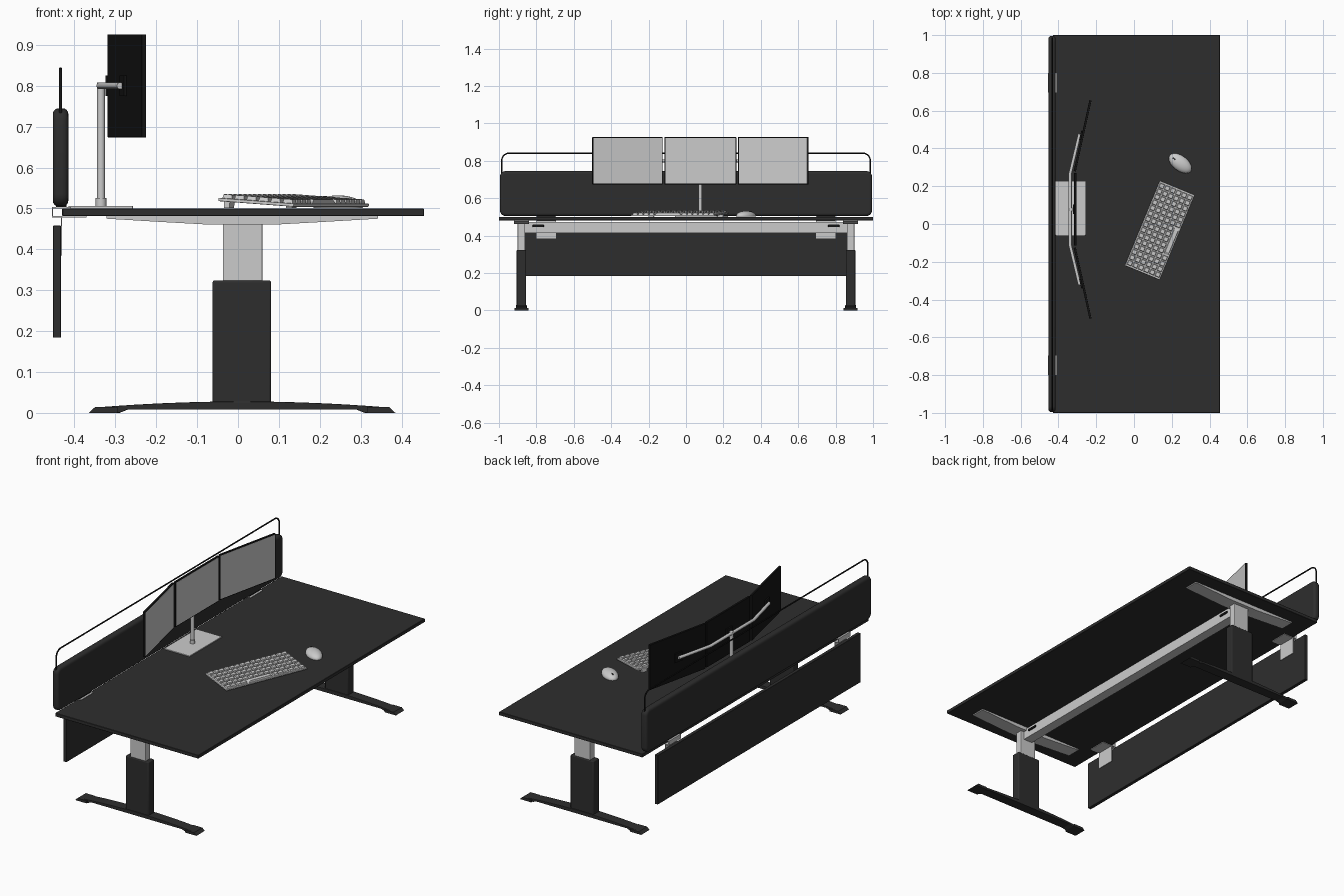
import bpy, bmesh
from math import radians, sin, cos, pi
from mathutils import Matrix, Vector

if "Cube" in bpy.data.objects:
    bpy.data.objects.remove(bpy.data.objects["Cube"])


def mat(name, v):
    m = bpy.data.materials.new(name)
    m.diffuse_color = (v, v, v, 1)
    m.use_nodes = True
    m.node_tree.nodes["Principled BSDF"].inputs["Base Color"].default_value = m.diffuse_color
    return m


DARK, BLACK = mat("dark", 0.027), mat("black", 0.007)


def finish(name, bm, material=None, bevel=0, segs=2, smooth=False):
    bmesh.ops.recalc_face_normals(bm, faces=bm.faces)
    me = bpy.data.meshes.new(name)
    bm.to_mesh(me)
    bm.free()
    ob = bpy.data.objects.new(name, me)
    bpy.context.collection.objects.link(ob)
    if material:
        me.materials.append(material)
    if bevel:
        b = ob.modifiers.new("bevel", 'BEVEL')
        b.width, b.segments, b.limit_method, b.angle_limit = bevel, segs, 'ANGLE', radians(40)
    if smooth:
        bpy.ops.object.select_all(action='DESELECT')
        ob.select_set(True)
        bpy.context.view_layer.objects.active = ob
        bpy.ops.object.shade_smooth_by_angle(angle=radians(35))
    return ob


def add_box(bm, x0, x1, y0, y1, z0, z1, m=Matrix()):
    c = Vector((x0 + x1, y0 + y1, z0 + z1)) / 2
    s = Matrix.Diagonal((x1 - x0, y1 - y0, z1 - z0, 1))
    return bmesh.ops.create_cube(bm, size=1, matrix=m @ Matrix.Translation(c) @ s)['verts']


def box(name, dims, material=None, bevel=0, segs=2, m=Matrix(), smooth=False):
    bm = bmesh.new()
    add_box(bm, *dims, m)
    return finish(name, bm, material, bevel, segs, smooth)


def extrude_xz(name, pts, y, w, material=None, bevel=0):
    """Extrude an x-z outline along y, centred on y."""
    bm = bmesh.new()
    f = bm.faces.new([bm.verts.new((x, y - w / 2, z)) for x, z in pts])
    r = bmesh.ops.extrude_face_region(bm, geom=[f])
    bmesh.ops.translate(bm, vec=(0, w, 0), verts=[v for v in r['geom'] if isinstance(v, bmesh.types.BMVert)])
    return finish(name, bm, material, bevel)


def tube(name, pts, r, material=None):
    cu = bpy.data.curves.new(name, 'CURVE')
    cu.dimensions, cu.bevel_depth, cu.bevel_resolution, cu.use_fill_caps = '3D', r, 3, True
    sp = cu.splines.new('POLY')
    sp.points.add(len(pts) - 1)
    for p, q in zip(sp.points, pts):
        p.co = (*q, 1)
    ob = bpy.data.objects.new(name, cu)
    bpy.context.collection.objects.link(ob)
    if material:
        cu.materials.append(material)
    return ob


def cylinder(name, x, y, z0, z1, r, material=None):
    bm = bmesh.new()
    bmesh.ops.create_cone(bm, cap_ends=True, segments=24, radius1=r, radius2=r, depth=z1 - z0,
                          matrix=Matrix.Translation((x, y, (z0 + z1) / 2)))
    return finish(name, bm, material, smooth=True)


# desktop and cross beam
box("desktop", (-0.43, 0.455, -1, 1, 0.481, 0.5), DARK, 0.0015, 1)
box("cross_beam", (-0.015, 0.04, -0.87, 0.87, 0.415, 0.473))

# legs: arched foot, end pads, telescopic column, top bracket
N = 16
arch = [(0.01 + 0.36 * cos(pi * i / N), 0.013 + 0.015 * (1 - cos(pi * i / N) ** 2)) for i in range(N + 1)]
foot = [(0.385, 0)] + arch + [(-0.365, 0), (-0.29, 0), (-0.27, 0.008), (0.29, 0.008), (0.31, 0)]
for side in (-1, 1):
    y = 0.88 * side
    extrude_xz("foot", foot, y, 0.058, DARK, 0.002)
    for px in (-0.365, 0.315):
        a, b = (0.015, 0) if px < 0 else (0, 0.015)
        extrude_xz("foot_pad", [(px, 0), (px + 0.07, 0), (px + 0.07 - b, 0.014), (px + a, 0.014)], y, 0.074, DARK)
    box("lower_column", (-0.062, 0.081, y - 0.025, y + 0.025, 0.02, 0.324), DARK, 0.005, 3, smooth=True)
    box("upper_column", (-0.037, 0.06, y - 0.02, y + 0.02, 0.32, 0.478), None, 0.003)
    extrude_xz("top_bracket", [(-0.322, 0.481), (-0.322, 0.475), (-0.17, 0.466), (-0.08, 0.461), (0.1, 0.461),
                               (0.19, 0.466), (0.343, 0.475), (0.343, 0.481)], y, 0.08)

# rear clamps holding screen and modesty panel
for side in (-1, 1):
    y = 0.748 * side
    clamp = bmesh.new()
    for d in ((-0.455, -0.409, 0.5, 0.503), (-0.455, -0.452, 0.479, 0.5),
              (-0.455, -0.37, 0.478, 0.481), (-0.433, -0.43, 0.385, 0.481)):
        add_box(clamp, d[0], d[1], y - 0.052, y + 0.052, d[2], d[3])
    finish("rear_clamp", clamp)
    box("screen_support", (-0.445, -0.42, y - 0.05, y + 0.05, 0.502, 0.512), BLACK)
    box("beam_knob", (0.04, 0.046, 0.79 * side - 0.03, 0.79 * side + 0.03, 0.445, 0.459), BLACK, 0.003)
box("modesty_panel", (-0.452, -0.433, -0.895, 0.895, 0.184, 0.458), DARK, 0.001, 1)

# padded privacy screen
bm = bmesh.new()
add_box(bm, -0.453, -0.415, -0.995, 0.995, 0.505, 0.745)
edges = [e for e in bm.edges if abs(e.verts[0].co.x - e.verts[1].co.x) > 0.01]
bmesh.ops.bevel(bm, geom=edges, offset=0.03, segments=5, profile=0.5, affect='EDGES')
finish("privacy_screen", bm, DARK, 0.014, 4, smooth=True)

# wire rail with rounded corners
R, X = 0.04, -0.434
arc = [(0.945 + R * cos(pi / 2 * i / 6), 0.801 + R * sin(pi / 2 * i / 6)) for i in range(7)]
half = [(X, 0.985, 0.70)] + [(X, y, z) for y, z in arc]
tube("wire_rail", half + [(x, -y, z) for x, y, z in reversed(half)], 0.004, BLACK)

# monitor stand
CY = 0.077
box("stand_base", (-0.415, -0.257, -0.06, 0.225, 0.5, 0.506), None, 0.0015)
cylinder("stand_collar", -0.335, CY, 0.505, 0.525, 0.013)
cylinder("stand_pole", -0.335, CY, 0.505, 0.808, 0.0095)
tube("monitor_arm", [(-0.288, CY - 0.4, 0.8), (-0.338, CY - 0.19, 0.8),
                     (-0.338, CY + 0.19, 0.8), (-0.288, CY + 0.4, 0.8)], 0.0085)

# three monitors, outer ones turned inwards
for name, x, dy, ang in (("left", -0.272, -0.39, 12.5), ("centre", -0.311, 0, 0), ("right", -0.272, 0.39, -12.5)):
    m = Matrix.Translation((x, CY + dy, 0.8)) @ Matrix.Rotation(radians(ang), 4, 'Z')
    box(name + "_monitor", (-0.006, 0.006, -0.192, 0.192, -0.126, 0.126), BLACK, 0.001, 1, m)
    box(name + "_display", (0.005, 0.0068, -0.187, 0.187, -0.121, 0.121), None, m=m)
    box(name + "_mount", (-0.013, -0.005, -0.025, 0.025, -0.025, 0.025), BLACK, m=m)

# keyboard: tilted tray with tapered keys
kb = Matrix.Translation((0.136, -0.033, 0.515)) @ Matrix.Rotation(radians(-22.4), 4, 'Z') @ \
    Matrix.Rotation(radians(4), 4, 'Y')
box("keyboard_tray", (-0.1, 0.1, -0.243, 0.243, -0.004, 0.004), None, 0.002, 2, kb)
keys = bmesh.new()


def key(x, y, w):
    d = 0.027
    m = kb @ Matrix.Translation((x, y, 0.008)) @ Matrix.Rotation(pi / 4, 4, 'Z')
    vs = bmesh.ops.create_cone(keys, cap_ends=True, segments=4, radius1=0.7071, radius2=0.56, depth=1)['verts']
    shape = kb @ Matrix.Translation((x, y, 0.008)) @ Matrix.Diagonal((d, w, 0.011, 1)) @ Matrix.Rotation(pi / 4, 4, 'Z')
    bmesh.ops.transform(keys, matrix=shape, verts=vs)


PITCH = 0.0315
for row in range(6):
    x = -0.08 + row * 0.032
    for col in range(15):
        if row == 5 and 4 <= col <= 8:
            if col == 6:
                key(x, (col - 7) * PITCH, PITCH * 5 - 0.005)
            continue
        key(x, (col - 7) * PITCH, PITCH - 0.005)
finish("keyboard_keys", keys)
for s in (-1, 1):
    box("keyboard_foot", (-0.095, -0.08, s * 0.2 - 0.015, s * 0.2 + 0.015, -0.02, -0.003), None, m=kb)

# mouse: flattened dome with a wheel
mm = Matrix.Translation((0.245, 0.321, 0.501)) @ Matrix.Rotation(radians(-37), 4, 'Z')
bm = bmesh.new()
bmesh.ops.create_uvsphere(bm, u_segments=28, v_segments=16, radius=1)
for v in bm.verts:
    v.co.z = max(v.co.z, -0.15) + 0.15
bmesh.ops.transform(bm, matrix=mm @ Matrix.Diagonal((0.07, 0.04, 0.027, 1)), verts=bm.verts)
finish("mouse", bm, smooth=True)
bm = bmesh.new()
bmesh.ops.create_cone(bm, cap_ends=True, segments=16, radius1=0.009, radius2=0.009, depth=0.006,
                      matrix=mm @ Matrix.Translation((-0.04, 0, 0.021)) @ Matrix.Rotation(pi / 2, 4, 'X'))
finish("mouse_wheel", bm, DARK, smooth=True)
